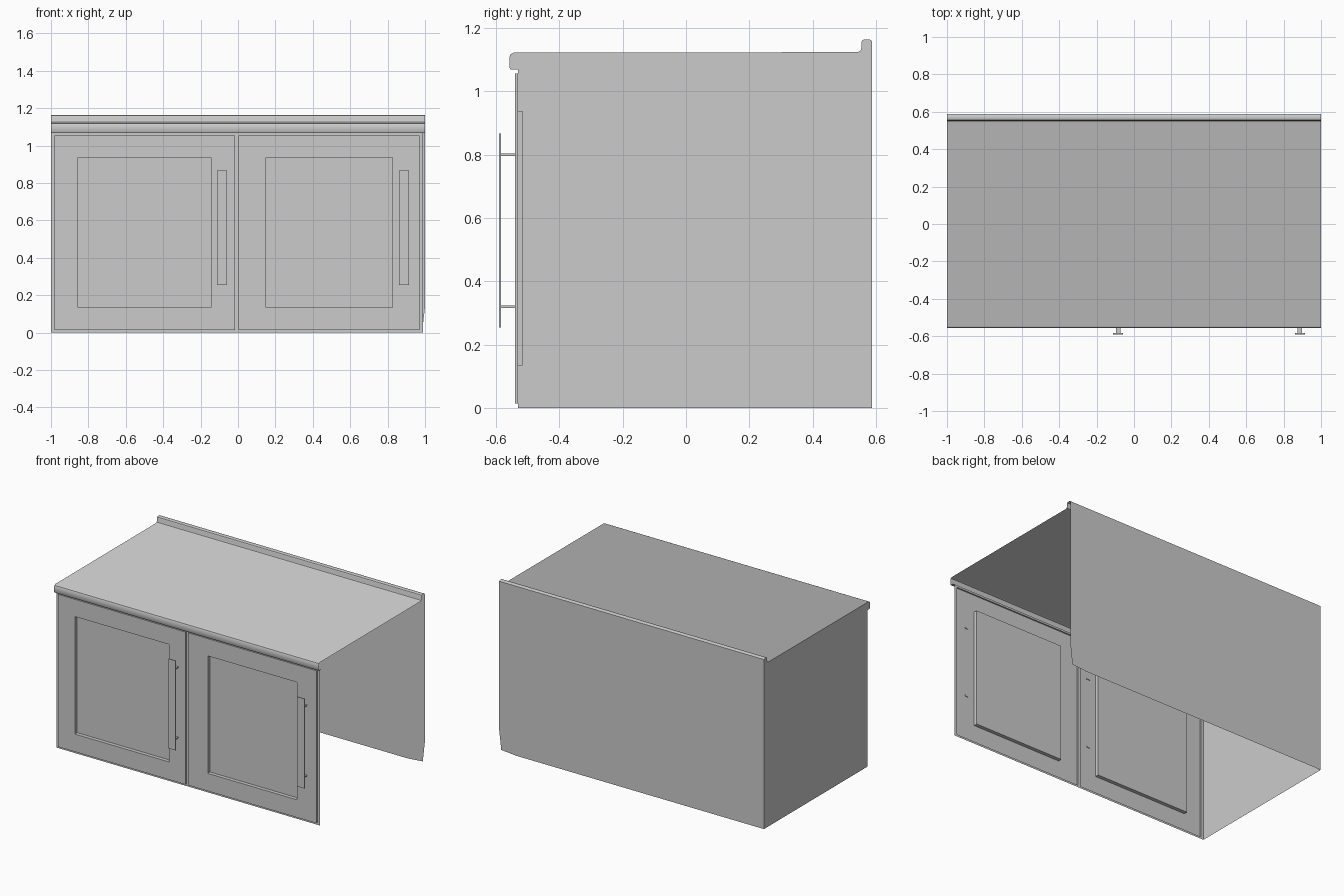
import bpy, bmesh
from mathutils import Vector

if "Cube" in bpy.data.objects:
    bpy.data.objects.remove(bpy.data.objects["Cube"])

FRONT = -0.53      # plane of the cabinet face frame
BACK = 0.587


def finish(name, bm, smooth=False):
    me = bpy.data.meshes.new(name)
    bm.to_mesh(me)
    bm.free()
    ob = bpy.data.objects.new(name, me)
    bpy.context.collection.objects.link(ob)
    if smooth:
        bpy.context.view_layer.objects.active = ob
        ob.select_set(True)
        bpy.ops.object.shade_smooth_by_angle(angle=0.7)
        ob.select_set(False)
    return ob


def polygon(name, pts):
    bm = bmesh.new()
    bm.faces.new([bm.verts.new(p) for p in pts])
    return finish(name, bm)


def box(name, lo, hi):
    bm = bmesh.new()
    bmesh.ops.create_cube(bm, size=1)
    lo, hi = Vector(lo), Vector(hi)
    for v in bm.verts:
        v.co = (lo + hi) / 2 + v.co * (hi - lo)
    return finish(name, bm)


def stepped_front(name, rings):
    """Nested rectangles (x0, x1, z0, z1, y) bridged into one sheet, last one filled."""
    bm = bmesh.new()
    prev = None
    for x0, x1, z0, z1, y in rings:
        cur = [bm.verts.new((x, y, z)) for x, z in ((x0, z0), (x1, z0), (x1, z1), (x0, z1))]
        if prev:
            for i in range(4):
                j = (i + 1) % 4
                bm.faces.new((prev[i], prev[j], cur[j], cur[i]))
        prev = cur
    bm.faces.new(prev)
    return finish(name, bm)


# worktop sheet: rolled front lip, flat top, small backsplash
profile = [(FRONT, 1.068), (-0.553, 1.068), (-0.557, 1.074), (-0.557, 1.107),
           (-0.553, 1.117), (-0.543, 1.122), (0.542, 1.123), (0.55, 1.127),
           (0.553, 1.135), (0.553, 1.153), (0.556, 1.16), (0.562, 1.163),
           (0.58, 1.163), (BACK, 1.158)]
bm = bmesh.new()
cols = [[bm.verts.new((x, y, z)) for y, z in profile] for x in (-1, 1)]
for i in range(len(profile) - 1):
    bm.faces.new((cols[0][i], cols[1][i], cols[1][i + 1], cols[0][i + 1]))
finish("worktop", bm, smooth=True)

# closed left side, right side stays open
polygon("left_side", [(-1, y, z) for y, z in
                      [(FRONT, 0)] + profile + [(BACK, 0)]][::-1])

# back sheet with a slightly clipped lower corner
polygon("back_panel", [(1, BACK, 1.158), (1, BACK, 0.14), (0.985, BACK, 0.01),
                       (0.87, BACK, 0), (-1, BACK, 0), (-1, BACK, 1.158)])

# doors with recessed panels, set in the face frame, plus bar handles
doors = [("left", (-1, -0.008), (-0.98, -0.017), (-0.855, -0.145), -0.085),
         ("right", (-0.008, 0.99), (0.002, 0.97), (0.15, 0.825), 0.887)]
for side, frame, door, panel, hx in doors:
    stepped_front(side + "_door", [
        (*frame, 0, 1.068, FRONT),
        (*door, 0.014, 1.055, FRONT),
        (*door, 0.014, 1.055, -0.54),
        (*panel, 0.135, 0.937, -0.54),
        (*panel, 0.135, 0.937, -0.515)])
    box(side + "_handle_bar", (hx - 0.027, -0.59, 0.255), (hx + 0.027, -0.584, 0.867))
    for k, z in (("lower", 0.32), ("upper", 0.80)):
        box(f"{side}_handle_{k}_post", (hx - 0.012, -0.585, z - 0.004),
            (hx + 0.012, -0.536, z + 0.004))
